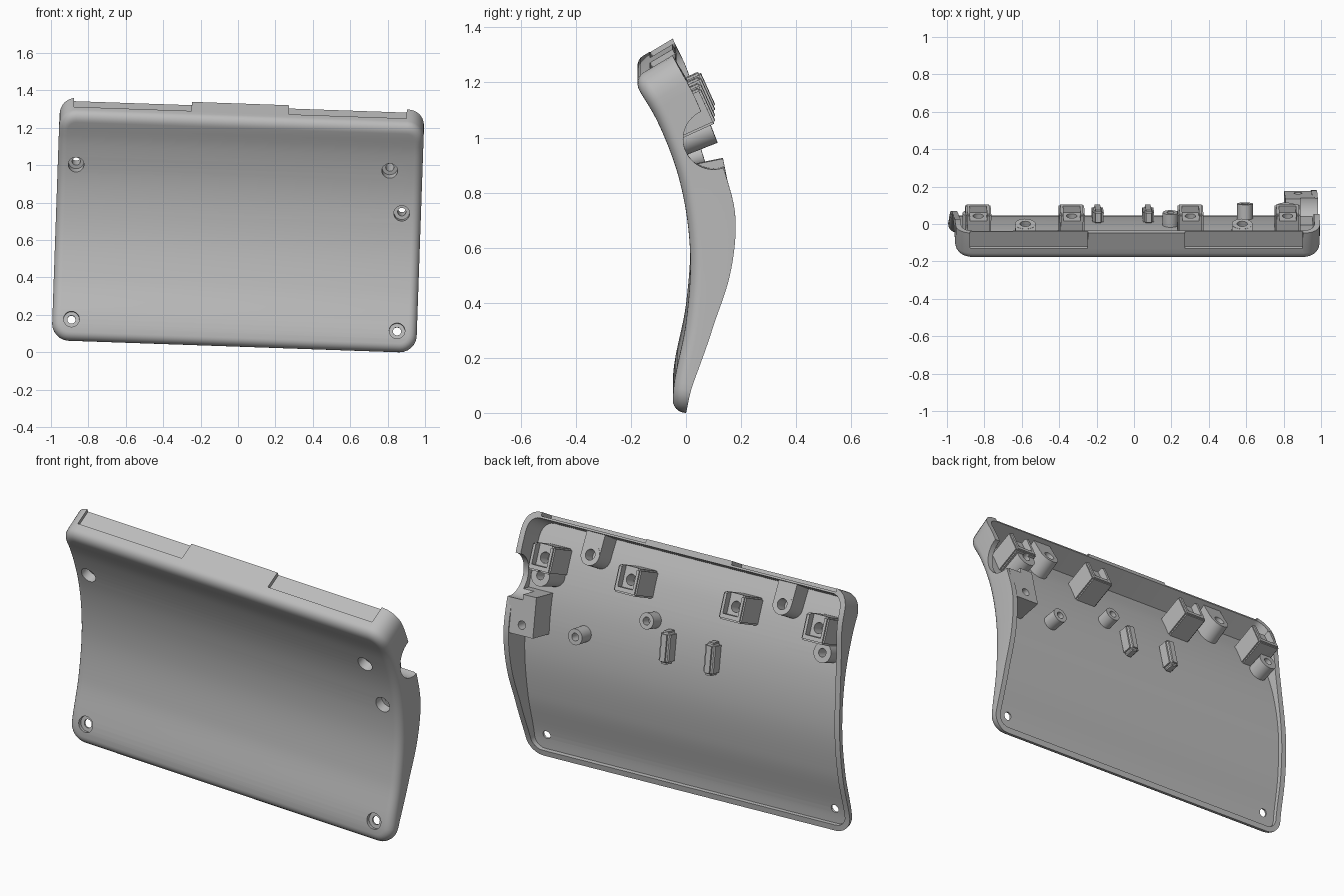
import bpy, bmesh, math
from mathutils import Matrix, Vector

if "Cube" in bpy.data.objects:
    bpy.data.objects.remove(bpy.data.objects["Cube"])

HALF, BOTTOM, TOP = 0.975, 0.04, 1.25      # panel size
EDGE, WALL, CORNER = 0.045, 0.03, 0.09     # edge rounding, wall thickness, corner radius

grey = bpy.data.materials.new("light grey plastic")
grey.use_nodes = True
grey.diffuse_color = (0.5, 0.5, 0.5, 1)
grey.node_tree.nodes["Principled BSDF"].inputs["Base Color"].default_value = (0.5, 0.5, 0.5, 1)

# Front surface curve: (height, depth)
CURVE = [(0.035, -0.05), (0.15, -0.043), (0.37, 0.0), (0.62, 0.015),
         (0.87, -0.02), (1.09, -0.1), (1.25, -0.195)]
# Rim depth along each side: (fraction of height, depth)
RIM_RIGHT_SIDE = [(0, 0.05), (0.13, 0.075), (0.27, 0.1), (0.42, 0.145), (0.57, 0.175),
                  (0.68, 0.168), (0.8, 0.158), (1, 0.17)]
RIM_LEFT_SIDE = [(0, 0.05), (0.3, 0.055), (0.6, 0.058), (0.75, 0.085), (0.9, 0.15), (1, 0.17)]


def smooth(points, t):
    """Cubic interpolation through the points."""
    n = len(points)
    k = 0
    while k < n - 2 and t > points[k + 1][0]:
        k += 1

    def slope(i):
        a, b = points[max(i - 1, 0)], points[min(i + 1, n - 1)]
        return (b[1] - a[1]) / (b[0] - a[0])
    (ta, a), (tb, b) = points[k], points[k + 1]
    h = tb - ta
    u = (t - ta) / h
    return (a * (1 + 2 * u) * (1 - u) ** 2 + b * u * u * (3 - 2 * u)
            + h * slope(k) * u * (1 - u) ** 2 + h * slope(k + 1) * u * u * (u - 1))


def frame(x, z):
    """Axes on the front surface: x across, y up the panel, z out of its back."""
    e = 0.004
    dy = (smooth(CURVE, z + e) - smooth(CURVE, z - e)) / (2 * e)
    up = Vector((0, dy, 1)).normalized()
    out = Vector((0, up.z, -up.y))
    m = Matrix((Vector((-1, 0, 0)), up, out)).transposed().to_4x4()
    m.translation = (x, smooth(CURVE, z), z)
    return m


def make(name, bm):
    bmesh.ops.recalc_face_normals(bm, faces=bm.faces)
    mesh = bpy.data.meshes.new(name)
    bm.to_mesh(mesh)
    bm.free()
    mesh.materials.append(grey)
    ob = bpy.data.objects.new(name, mesh)
    bpy.context.collection.objects.link(ob)
    return ob


def add_box(bm, m, across, up, out):
    spans = (across, up, out)
    mid = Vector([(a + b) / 2 for a, b in spans])
    size = Matrix.Diagonal([b - a for a, b in spans] + [1])
    bmesh.ops.create_cube(bm, size=1, matrix=m @ Matrix.Translation(mid) @ size)


def add_tube(bm, m, radius, d0, d1, sides=32):
    bmesh.ops.create_cone(bm, cap_ends=True, segments=sides, radius1=radius, radius2=radius,
                          depth=d1 - d0, matrix=m @ Matrix.Translation((0, 0, (d0 + d1) / 2)))


# Shell: nested rounded outlines bent along the curve
def outline(inset):
    r = CORNER - inset
    arc = [math.radians(15 * k) for k in range(7)]
    low = [(BOTTOM + inset + r * (1 - math.cos(a)), HALF - inset - r * (1 - math.sin(a))) for a in arc]
    high = [(TOP + BOTTOM - z, w) for z, w in reversed(low)]
    a, b = low[-1][0], high[0][0]
    return low + [(a + (b - a) * k / 40, HALF - inset) for k in range(1, 40)] + high


def ring(bm, inset, depth):
    sides = []
    for sign, rim in ((-1, RIM_LEFT_SIDE), (1, RIM_RIGHT_SIDE)):
        row = []
        for z, w in outline(inset):
            d = smooth(rim, (z - BOTTOM) / (TOP - BOTTOM)) if depth is None else depth
            row.append(bm.verts.new(frame(sign * w, z) @ Vector((0, 0, d))))
        sides.append(row)
    return sides


def fill(bm, sides):
    l, r = sides
    for k in range(len(l) - 1):
        bm.faces.new((l[k], l[k + 1], r[k + 1], r[k]))


bm = bmesh.new()
rings = []
for k in range(7):
    a = math.radians(15 * k)
    rings.append(ring(bm, EDGE * (1 - math.sin(a)), EDGE * (1 - math.cos(a))))
rings += [ring(bm, 0, None), ring(bm, WALL, None), ring(bm, WALL, WALL)]
fill(bm, rings[0])
fill(bm, rings[-1])
for one, two in zip(rings, rings[1:]):
    a, b = one[0] + one[1][::-1], two[0] + two[1][::-1]
    for k in range(len(a)):
        j = (k + 1) % len(a)
        bm.faces.new((a[k], a[j], b[j], b[k]))
parts = [make("curved_shell", bm)]
cut = bmesh.new()

# Square bosses with an open pocket and a blind hole
for i, x in enumerate((-0.85, -0.35, 0.285, 0.805)):
    m = frame(x, 1.08)
    bm = bmesh.new()
    add_box(bm, m, (-0.068, 0.068), (-0.075, 0.065), (0.02, 0.19))
    bmesh.ops.bevel(bm, geom=bm.edges[:], offset=0.008, segments=2, affect='EDGES')
    parts.append(make(f"square_boss_{i + 1}", bm))
    add_box(cut, m, (-0.045, 0.045), (-0.045, 0.09), (0.152, 0.23))
    add_tube(cut, m, 0.028, 0.08, 0.17)

# Half-round bosses joined to the top wall
for i, x in enumerate((-0.6, 0.56)):
    m = frame(x, 1.13)
    bm = bmesh.new()
    add_tube(bm, m, 0.055, 0.02, 0.14)
    add_box(bm, m, (-0.055, 0.055), (0.0, 0.115), (0.02, 0.139))
    parts.append(make(f"wall_boss_{i + 1}", bm))
    add_tube(cut, m, 0.028, 0.07, 0.2)

# Round posts, some with a screw hole through the panel
posts = [(-0.877, 0.98, 0.12, 0.052, True), (0.8, 1.005, 0.17, 0.055, True),
         (0.186, 0.92, 0.1, 0.042, False), (0.59, 0.77, 0.11, 0.042, False)]
screws = [(-0.873, 0.154, 0.05, 0.02), (0.869, 0.152, 0.05, 0.02), (0.872, 0.78, 0.25, 0.05)]
for i, (x, z, d, r, through) in enumerate(posts):
    bm = bmesh.new()
    add_tube(bm, frame(x, z), r, 0.02, d)
    parts.append(make(f"post_{i + 1}", bm))
    if through:
        screws.append((x, z, d + 0.03, 0.05))
    else:
        add_tube(cut, frame(x, z), 0.02, 0.05, d + 0.03)
for x, z, end, sink in screws:
    add_tube(cut, frame(x, z), 0.042, -0.03, sink)
    add_tube(cut, frame(x, z), 0.022, -0.04, end)

# Two upright ribs
for i, x in enumerate((-0.2, 0.07)):
    bm = bmesh.new()
    add_box(bm, frame(x, 0.82), (-0.03, 0.03), (-0.085, 0.085), (0.02, 0.1))
    bmesh.ops.bevel(bm, geom=bm.edges[:], offset=0.015, segments=3, affect='EDGES')
    parts.append(make(f"rib_{i + 1}", bm))

# Bracket beside the side opening
bm = bmesh.new()
add_box(bm, frame(0.88, 0.82), (-0.08, 0.08), (-0.1, 0.11), (0.02, 0.168))
parts.append(make("side_bracket", bm))

# Side opening and top wall recesses
opening = Matrix.Translation((0.88, 0.1, 1.035)) @ Matrix.Rotation(math.pi / 2, 4, 'Y')
add_tube(cut, opening, 0.11, 0, 0.25, 48)
for a, b in ((-0.9, -0.27), (0.25, 0.88)):
    add_box(cut, frame(0, TOP - 0.005), (-b, -a), (-0.015, 0.06), (0.075, 0.25))
cutter = make("cutter", cut)
cutter.hide_render = True

# Cut every part, then lean the whole body sideways
for ob in parts:
    mod = ob.modifiers.new("cut", 'BOOLEAN')
    mod.operation, mod.solver, mod.object = 'DIFFERENCE', 'EXACT', cutter
    mod.use_self = True
bpy.context.view_layer.update()
deps = bpy.context.evaluated_depsgraph_get()
meshes = [bpy.data.meshes.new_from_object(ob.evaluated_get(deps)) for ob in parts]
lean = Matrix.Translation((0, 0, 0.67)) @ Matrix.Rotation(math.radians(2), 4, 'Y') @ Matrix.Translation((0, 0, -0.67))
for ob, mesh in zip(parts, meshes):
    ob.modifiers.clear()
    ob.data = mesh
    mesh.transform(lean)
bpy.data.objects.remove(cutter)
floor = min(v.co.z for mesh in meshes for v in mesh.vertices)
bpy.ops.object.select_all(action='DESELECT')
for ob in parts:
    ob.data.transform(Matrix.Translation((0, 0, -floor)))
    ob.select_set(True)
bpy.context.view_layer.objects.active = parts[0]
bpy.ops.object.shade_smooth_by_angle(angle=math.radians(30))
